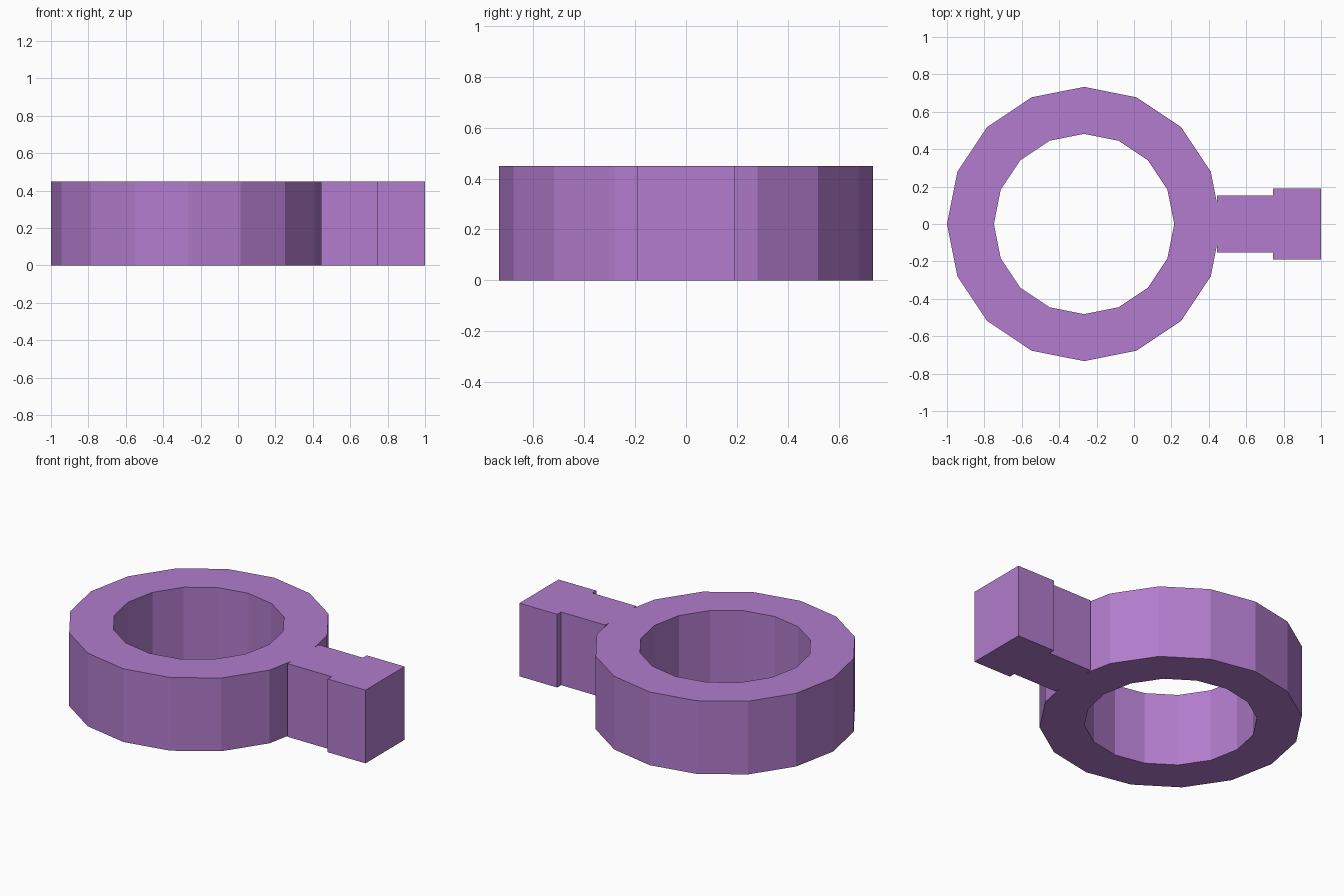
import bpy, bmesh, math

cube = bpy.data.objects.get("Cube")
if cube:
    bpy.data.objects.remove(cube, do_unlink=True)

HEIGHT = 0.45
SIDES = 16
CENTRE_X = -0.267
OUTER_R, INNER_R = 0.733, 0.482

purple = bpy.data.materials.new("purple")
purple.use_nodes = True
colour = (0.445, 0.202, 0.61, 1)
purple.diffuse_color = colour
purple.node_tree.nodes["Principled BSDF"].inputs["Base Color"].default_value = colour


def make_object(name, bm):
    bmesh.ops.recalc_face_normals(bm, faces=bm.faces)
    mesh = bpy.data.meshes.new(name)
    bm.to_mesh(mesh)
    bm.free()
    mesh.materials.append(purple)
    obj = bpy.data.objects.new(name, mesh)
    bpy.context.collection.objects.link(obj)
    return obj


# Faceted ring: a rectangular section swept around the centre
bm = bmesh.new()
section = [(OUTER_R, 0), (OUTER_R, HEIGHT), (INNER_R, HEIGHT), (INNER_R, 0)]
loops = []
for i in range(SIDES):
    a = 2 * math.pi * i / SIDES
    loops.append([bm.verts.new((CENTRE_X + r * math.cos(a), r * math.sin(a), z))
                  for r, z in section])
for i in range(SIDES):
    this, after = loops[i], loops[(i + 1) % SIDES]
    for j in range(4):
        k = (j + 1) % 4
        bm.faces.new((this[j], after[j], after[k], this[k]))
make_object("ring", bm)

# Stem with a wider end block: half outline mirrored in y, then extruded up
tip = (CENTRE_X + OUTER_R, 0)
half = [(0.443, 0.115), (0.443, 0.152), (0.743, 0.152),
        (0.743, 0.19), (1.0, 0.19)]
outline = [tip] + half + [(x, -y) for x, y in reversed(half)]
bm = bmesh.new()
base = bm.faces.new([bm.verts.new((x, y, 0)) for x, y in outline])
top = bmesh.ops.extrude_face_region(bm, geom=[base], use_keep_orig=True)
bmesh.ops.translate(bm, vec=(0, 0, HEIGHT),
                    verts=[g for g in top["geom"] if isinstance(g, bmesh.types.BMVert)])
make_object("stem_with_end_block", bm)
